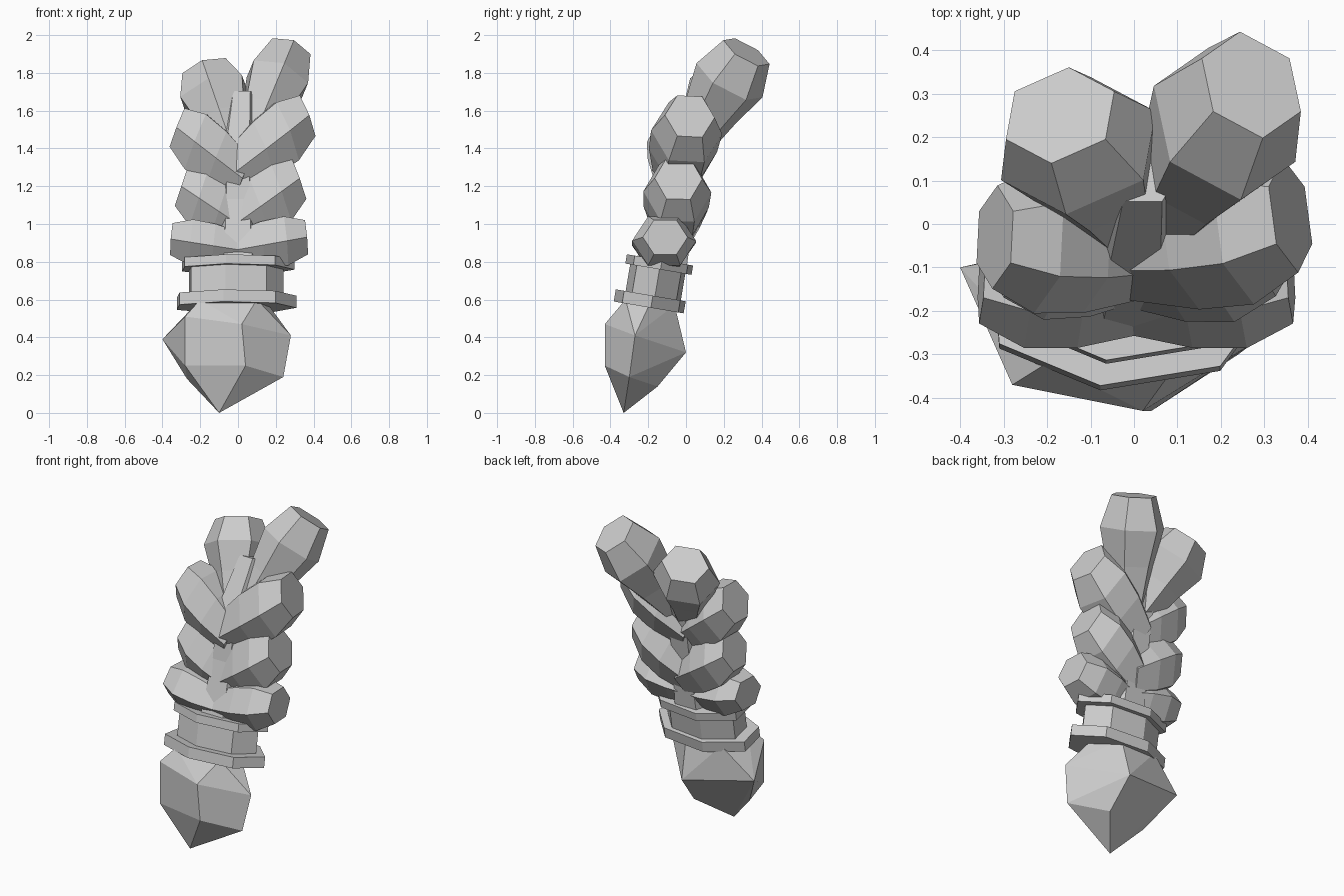
import bpy, bmesh
from math import sin, cos, radians, tau
from mathutils import Vector

cube = bpy.data.objects.get("Cube")
if cube:
    bpy.data.objects.remove(cube, do_unlink=True)

grey = bpy.data.materials.new("plain grey")
grey.use_nodes = True
colour = (0.6, 0.6, 0.6, 1)
grey.diffuse_color = colour
grey.node_tree.nodes["Principled BSDF"].inputs["Base Color"].default_value = colour


def finish(name, bm):
    bmesh.ops.recalc_face_normals(bm, faces=bm.faces[:])
    mesh = bpy.data.meshes.new(name)
    bm.to_mesh(mesh)
    bm.free()
    mesh.materials.append(grey)
    obj = bpy.data.objects.new(name, mesh)
    bpy.context.collection.objects.link(obj)
    return obj


def loft(name, sections, sides=6, phase=0.0):
    """Skin a row of elliptical sections, each (centre, axis u, axis v)."""
    bm = bmesh.new()
    rings = []
    for centre, u, v in sections:
        angles = [phase + tau * i / sides for i in range(sides)]
        rings.append([bm.verts.new(Vector(centre) + Vector(u) * cos(a) + Vector(v) * sin(a))
                      for a in angles])
    for low, high in zip(rings, rings[1:]):
        for i in range(sides):
            j = (i + 1) % sides
            bm.faces.new((low[i], low[j], high[j], high[i]))
    bm.faces.new(rings[0])
    bm.faces.new(rings[-1])
    return finish(name, bm)


def lobe(name, tail, end, width, depth, rise, waist):
    """Faceted strand bulge; rise tips its cross-sections, waist sizes its tail."""
    tail, end = Vector(tail), Vector(end)
    axis = end - tail
    facing = Vector((axis.x, axis.y, axis.z * rise)).normalized()
    back = Vector((0, 1, 0))
    side = (back - facing * facing.y).normalized()
    across = facing.cross(side)
    profile = ((0, waist), (0.4, waist + 0.24), (0.72, 1), (1, 0.7))
    loft(name, [(tail.lerp(end, t), side * depth * s, across * width * s)
                for t, s in profile])


def slab(name, centre, rx, ry, height):
    """Seven-sided block, tipped to follow the lean of the plait."""
    lean = Vector((0, 0.17, 1)).normalized() * height / 2
    u, v = Vector((rx, 0, 0)), Vector((0, ry, -0.17 * ry))
    c = Vector(centre)
    loft(name, [(c - lean, u, v), (c + lean, u, v)], sides=7, phase=radians(260))


# Braided lobes, from the tie upward
left_lobes = [
    ((-0.03, -0.13, 0.86), (0.36, -0.11, 0.93), 0.15, 0.17, 0.5, 0.72),
    ((-0.03, -0.06, 0.99), (0.32, -0.04, 1.24), 0.19, 0.18, 0.5, 0.72),
    ((-0.03, -0.04, 1.27), (0.36, 0.02, 1.57), 0.19, 0.19, 0.5, 0.72),
    ((0.05, 0, 1.38), (0.27, 0.32, 1.91), 0.18, 0.2, 1, 0.5),
]
right_lobes = [
    ((0.03, -0.13, 0.86), (-0.35, -0.11, 0.92), 0.14, 0.17, 0.5, 0.72),
    ((0.03, -0.05, 0.98), (-0.3, -0.05, 1.2), 0.18, 0.17, 0.5, 0.72),
    ((0.03, -0.05, 1.24), (-0.32, -0.03, 1.51), 0.18, 0.17, 0.5, 0.72),
    ((-0.02, 0, 1.38), (-0.17, 0.25, 1.81), 0.2, 0.18, 1, 0.5),
]
for label, lobes in (("left", left_lobes), ("right", right_lobes)):
    for level, spec in enumerate(lobes, 1):
        lobe(f"{label}_braid_lobe_{level}", *spec)

# Core filling the valley between the lobes
core_path = [((0, -0.13, 0.78), 0.15), ((0, -0.06, 1.1), 0.12),
             ((0, -0.01, 1.4), 0.12), ((0.02, 0.13, 1.68), 0.09)]
loft("braid_core", [(c, (r, 0, 0), (0, r, -r * 0.3)) for c, r in core_path])

# Tie: two rims and the wrap between them
slab("lower_tie_rim", (-0.02, -0.19, 0.59), 0.33, 0.19, 0.065)
slab("tie_wrap", (-0.02, -0.16, 0.69), 0.26, 0.15, 0.18)
slab("upper_tie_rim", (-0.01, -0.14, 0.785), 0.31, 0.18, 0.05)

# Pointed tuft below the tie
tuft = [
    (-0.28, -0.37, 0.51), (0.02, -0.43, 0.47), (0.09, -0.38, 0.45),
    (-0.28, -0.37, 0.25), (0.04, -0.43, 0.25), (0.09, -0.38, 0.24),
    (0.28, -0.27, 0.41), (0.24, -0.3, 0.19), (0.03, 0, 0.32),
    (0.05, -0.15, 0.14), (-0.27, -0.24, 0.18),
    (-0.4, -0.1, 0.39), (-0.1, -0.33, 0),
    (-0.2, -0.32, 0.6), (0.1, -0.32, 0.6), (0.17, -0.2, 0.56),
    (0.04, -0.06, 0.57), (-0.2, -0.06, 0.57),
]
bm = bmesh.new()
for point in tuft:
    bm.verts.new(point)
bmesh.ops.convex_hull(bm, input=bm.verts[:])
bmesh.ops.dissolve_limit(bm, angle_limit=radians(4), verts=bm.verts[:], edges=bm.edges[:])
finish("tuft", bm)
